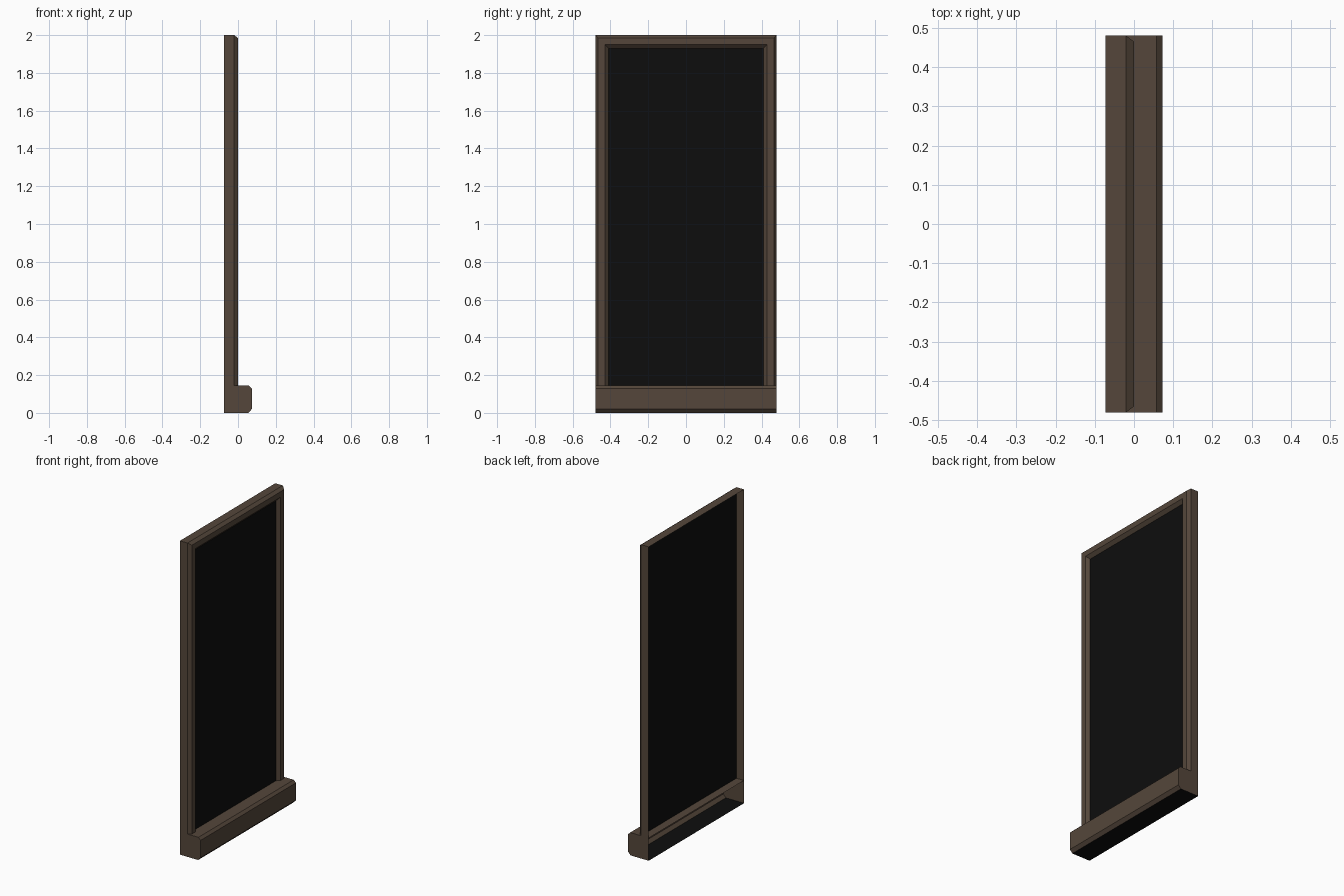
import bpy, bmesh

cube = bpy.data.objects.get("Cube")
if cube:
    bpy.data.objects.remove(cube, do_unlink=True)


def material(name, rgb):
    m = bpy.data.materials.new(name)
    m.use_nodes = True
    m.diffuse_color = (*rgb, 1)
    bsdf = m.node_tree.nodes["Principled BSDF"]
    bsdf.inputs["Base Color"].default_value = (*rgb, 1)
    bsdf.inputs["Roughness"].default_value = 0.8
    return m


brown = material("dark brown wood", (0.09, 0.062, 0.043))
black = material("black", (0.004, 0.004, 0.004))

HALF, TOP, SILL = 0.48, 2.0, 0.145     # half width, full height, sill height
BACK, PANE = -0.073, -0.02             # open back edge and pane depth


def finish(name, bm, mats):
    mesh = bpy.data.meshes.new(name)
    bm.normal_update()
    bm.to_mesh(mesh)
    bm.free()
    for m in mats:
        mesh.materials.append(m)
    obj = bpy.data.objects.new(name, mesh)
    bpy.context.collection.objects.link(obj)
    return obj


# Frame: a moulding profile (inset, depth) swept with mitres up, across and down
moulding = [(0, BACK), (0, PANE), (0.015, 0), (0.05, 0), (0.07, PANE + 0.001)]
bm = bmesh.new()
rings = []
for inset, x in moulding:
    side, top = HALF - inset, TOP - inset
    path = [(-side, SILL), (-side, top), (side, top), (side, SILL)]
    rings.append([bm.verts.new((x, y, z)) for y, z in path])
for a, b in zip(rings, rings[1:]):
    for i in range(3):
        bm.faces.new((a[i], b[i], b[i + 1], a[i + 1]))
bm.normal_update()
if max(bm.faces, key=lambda f: f.calc_center_median().z).normal.z < 0:
    bmesh.ops.reverse_faces(bm, faces=bm.faces[:])
finish("frame", bm, [brown])

# Sill: chamfered profile extruded across the width, back left open, black underside
profile = [(BACK, 0), (0.055, 0), (0.073, 0.02), (0.073, 0.13), (0.057, SILL), (BACK, SILL)]
bm = bmesh.new()
end = bm.faces.new([bm.verts.new((x, -HALF, z)) for x, z in profile])
ext = bmesh.ops.extrude_face_region(bm, geom=[end], use_keep_orig=True)
moved = [v for v in ext["geom"] if isinstance(v, bmesh.types.BMVert)]
bmesh.ops.translate(bm, verts=moved, vec=(0, 2 * HALF, 0))
bmesh.ops.recalc_face_normals(bm, faces=bm.faces[:])
bm.normal_update()
for f in bm.faces:
    f.material_index = int(f.normal.z < -0.9)
open_back = [f for f in bm.faces if f.normal.x < -0.9]
bmesh.ops.delete(bm, geom=open_back, context="FACES_ONLY")
finish("sill", bm, [brown, black])

# Pane: one sheet behind the moulding, reaching the outer sides
bm = bmesh.new()
corners = [(-HALF, SILL), (HALF, SILL), (HALF, TOP), (-HALF, TOP)]
bm.faces.new([bm.verts.new((PANE, y, z)) for y, z in corners])
finish("pane", bm, [black])
